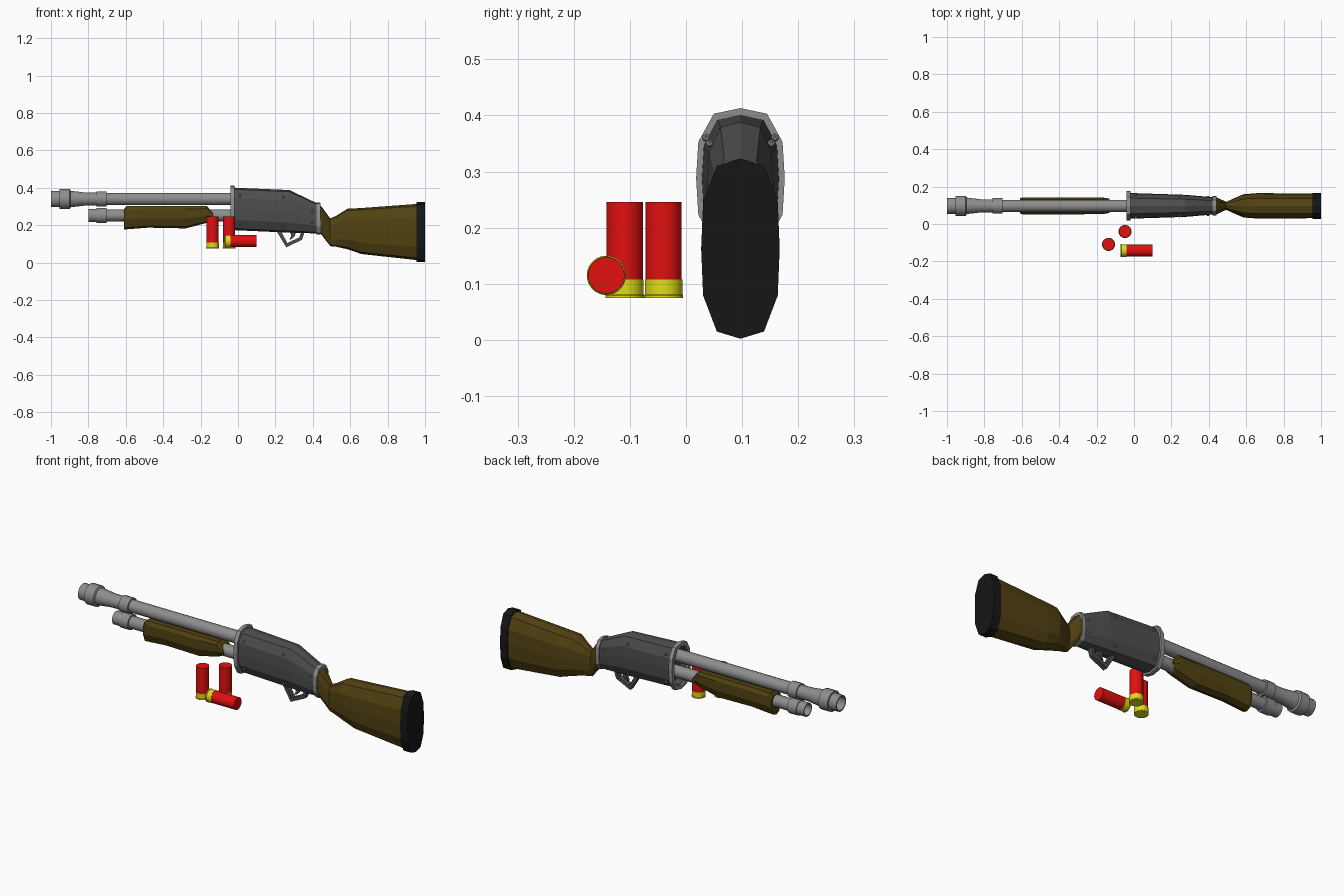
import bpy, bmesh
from math import sin, cos, pi, radians

if "Cube" in bpy.data.objects:
    bpy.data.objects.remove(bpy.data.objects["Cube"])

GY = 0.097  # centre line of the gun in y


def paint(name, rgb):
    m = bpy.data.materials.new(name)
    m.diffuse_color = (*rgb, 1)
    m.use_nodes = True
    m.node_tree.nodes["Principled BSDF"].inputs["Base Color"].default_value = m.diffuse_color
    return m


WOOD = paint("wood", (0.085, 0.055, 0.006))
STEEL = paint("steel", (0.27, 0.27, 0.27))
DARK = paint("dark_steel", (0.075, 0.075, 0.075))
BLACK = paint("rubber", (0.008, 0.008, 0.008))
RED = paint("shell_red", (0.75, 0.005, 0.005))
BRASS = paint("shell_brass", (0.75, 0.72, 0.01))


def finish(name, bm, mat, smooth=False):
    bmesh.ops.remove_doubles(bm, verts=bm.verts, dist=1e-5)
    bmesh.ops.recalc_face_normals(bm, faces=bm.faces)
    me = bpy.data.meshes.new(name)
    bm.to_mesh(me)
    bm.free()
    me.materials.append(mat)
    ob = bpy.data.objects.new(name, me)
    bpy.context.collection.objects.link(ob)
    if smooth:
        bpy.ops.object.select_all(action='DESELECT')
        ob.select_set(True)
        bpy.context.view_layer.objects.active = ob
        bpy.ops.object.shade_smooth_by_angle(angle=radians(35))
    return ob


def skin(bm, rings, caps=True, closed=False):
    n = len(rings[0])
    rings = [[bm.verts.new(p) for p in r] for r in rings]
    pairs = list(zip(rings, rings[1:])) + ([(rings[-1], rings[0])] if closed else [])
    for a, b in pairs:
        for i in range(n):
            j = (i + 1) % n
            bm.faces.new((a[i], a[j], b[j], b[i]))
    if caps and not closed:
        bm.faces.new(rings[0])
        bm.faces.new(rings[-1])


# Half sections (y, z) in a unit box, mirrored to full outlines
OVAL = [(0, 1), (0.6, 0.92), (0.95, 0.52), (1, 0), (0.95, -0.52), (0.6, -0.92), (0, -1)]
GRIP = [(0.75, 1), (1, 0.7), (1, -0.15), (0.62, -0.85), (0, -1)]


def mirrored(half):
    return half + [(-y, z) for y, z in reversed(half) if y > 0]


def loft(name, stations, mat, half=OVAL, closed=False):
    """stations: x, top z, bottom z, half width"""
    bm = bmesh.new()
    rings = [[(x, GY + y * w, (t + b) / 2 + z * (t - b) / 2) for y, z in mirrored(half)]
             for x, t, b, w in stations]
    skin(bm, rings, closed=closed)
    return finish(name, bm, mat)


def lathe(name, profile, centre, axis, mat, sides):
    """profile: (distance along axis, radius)"""
    bm = bmesh.new()
    rings = []
    for t, r in profile:
        ring = []
        for i in range(sides):
            a = 2 * pi * (i + 0.5) / sides
            u, v = r * cos(a), r * sin(a)
            off = (t, u, v) if axis == 'x' else (u, v, t)
            ring.append([c + o for c, o in zip(centre, off)])
        rings.append(ring)
    skin(bm, rings, caps=False)
    return finish(name, bm, mat, True)


def plate(name, outline, half, mat):
    bm = bmesh.new()
    skin(bm, [[(x, GY + s * half, z) for x, z in outline] for s in (-1, 1)])
    return finish(name, bm, mat)


# Barrel with muzzle collar and open bore
lathe("barrel", [(-0.90, 0), (-0.90, 0.033), (-1, 0.036), (-1, 0.043), (-0.955, 0.044),
                 (-0.955, 0.055), (-0.90, 0.055), (-0.895, 0.045), (-0.82, 0.036),
                 (-0.757, 0.035), (-0.757, 0.042), (-0.703, 0.042), (-0.703, 0.033),
                 (0.03, 0.033), (0.03, 0)], (0, GY, 0.34), 'x', STEEL, 16)

# Magazine tube under the barrel
lathe("magazine_tube", [(-0.74, 0), (-0.74, 0.028), (-0.80, 0.030), (-0.80, 0.036),
                        (-0.757, 0.036), (-0.757, 0.041), (-0.703, 0.041), (-0.703, 0.032),
                        (0.03, 0.032), (0.03, 0)], (0, GY, 0.252), 'x', STEEL, 16)

# Sliding pump grip
loft("pump_grip", [(-0.61, 0.285, 0.176, 0.040), (-0.597, 0.302, 0.178, 0.045),
                   (-0.48, 0.304, 0.187, 0.045), (-0.28, 0.304, 0.183, 0.045),
                   (-0.165, 0.302, 0.213, 0.044), (-0.13, 0.257, 0.235, 0.038)], WOOD, GRIP)

# Receiver with recessed front, and its two flanges
loft("receiver", [(0.01, 0.390, 0.186, 0.060), (-0.03, 0.390, 0.186, 0.060),
                  (-0.03, 0.401, 0.174, 0.069), (0.275, 0.388, 0.160, 0.059),
                  (0.425, 0.316, 0.156, 0.046)], DARK)
loft("front_flange", [(-0.04, 0.392, 0.184, 0.061), (-0.04, 0.413, 0.163, 0.079),
                      (-0.018, 0.413, 0.163, 0.079), (-0.018, 0.392, 0.184, 0.061)],
     STEEL, closed=True)
loft("rear_flange", [(0.42, 0.323, 0.151, 0.052), (0.44, 0.320, 0.151, 0.052)], STEEL)

# Rivets on both sides of the receiver
for s in (-1, 1):
    for k, (x, z, w) in enumerate([(0.01, 0.36, 0.061), (0.01, 0.21, 0.061), (0.243, 0.35, 0.055),
                                   (0.243, 0.19, 0.055), (0.398, 0.275, 0.047), (0.395, 0.215, 0.047)]):
        bm = bmesh.new()
        bmesh.ops.create_icosphere(bm, subdivisions=1, radius=0.008)
        bmesh.ops.translate(bm, verts=bm.verts, vec=(x, GY + s * w, z))
        finish(f"rivet_{'left' if s < 0 else 'right'}_{k}", bm, STEEL)

# Trigger guard and trigger
plate("trigger_guard", [(0.205, 0.17), (0.258, 0.082), (0.342, 0.122), (0.358, 0.17),
                        (0.340, 0.17), (0.328, 0.135), (0.264, 0.105), (0.228, 0.17)],
      0.014, DARK)
plate("trigger", [(0.275, 0.17), (0.285, 0.145), (0.275, 0.122), (0.290, 0.128),
                  (0.305, 0.145), (0.310, 0.17)], 0.008, DARK)

# Stock and butt pad
loft("stock", [(0.435, 0.308, 0.160, 0.046), (0.45, 0.295, 0.145, 0.042),
               (0.493, 0.236, 0.088, 0.021), (0.525, 0.250, 0.085, 0.036),
               (0.585, 0.288, 0.072, 0.062), (0.66, 0.292, 0.046, 0.068),
               (0.96, 0.314, 0.013, 0.066)], WOOD)
loft("butt_pad", [(0.955, 0.323, 0.002, 0.070), (1.0, 0.323, 0.002, 0.070)], BLACK)


# Shells: brass base with a rim, red case
def shell(name, base, axis):
    lathe(name + "_base", [(0, 0), (0, 0.035), (0.004, 0.035), (0.006, 0.0335),
                           (0.033, 0.0335), (0.033, 0)], base, axis, BRASS, 32)
    lathe(name + "_case", [(0.03, 0), (0.03, 0.0325), (0.171, 0.0325), (0.171, 0)],
          base, axis, RED, 32)


shell("shell_left", (-0.136, -0.109, 0.075), 'z')
shell("shell_right", (-0.048, -0.040, 0.075), 'z')
shell("shell_lying", (-0.073, -0.142, 0.115), 'x')
